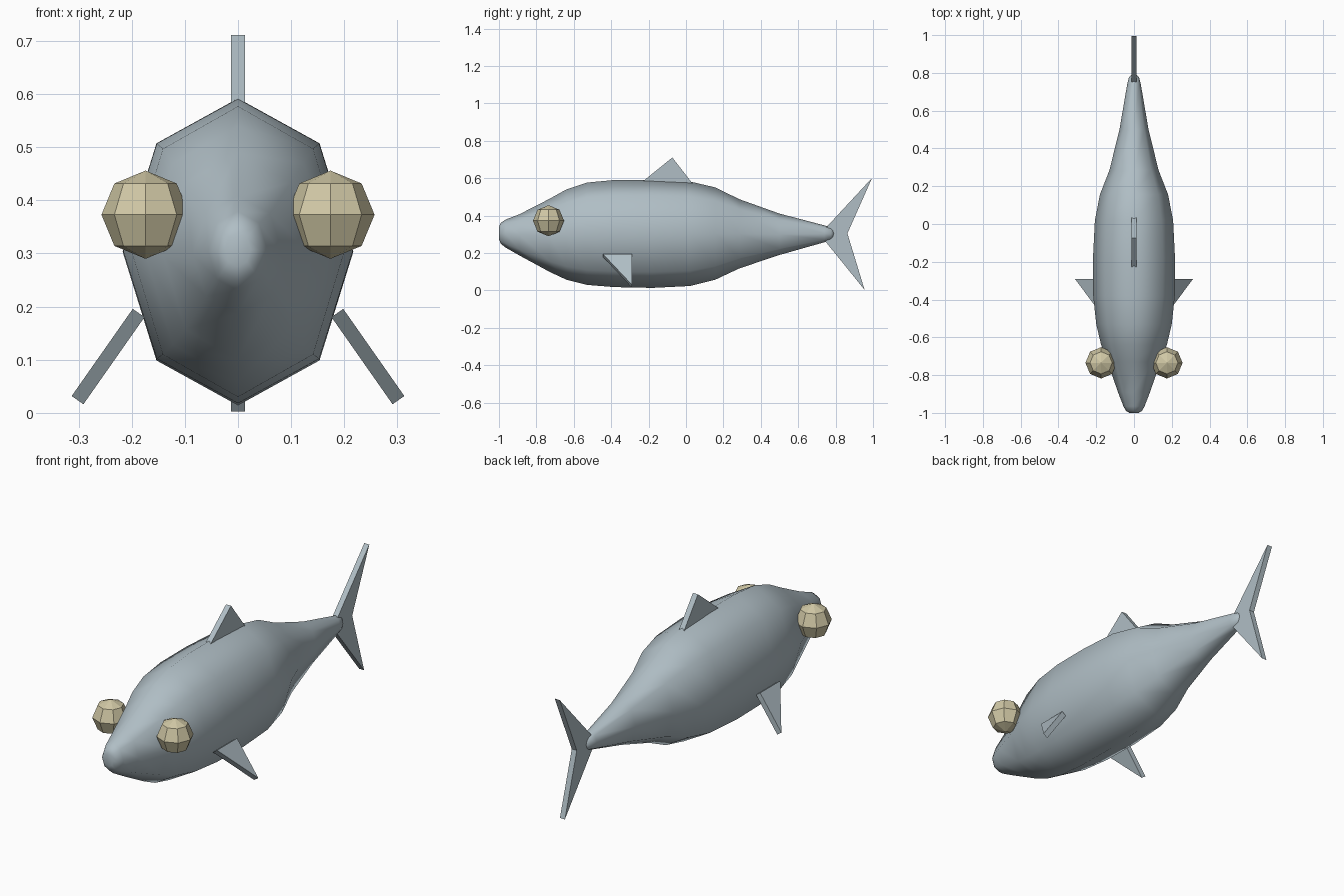
import bpy, bmesh, math
from mathutils import Vector

if "Cube" in bpy.data.objects:
    bpy.data.objects.remove(bpy.data.objects["Cube"])


def material(name, rgb):
    m = bpy.data.materials.new(name)
    m.diffuse_color = (*rgb, 1)
    m.use_nodes = True
    m.node_tree.nodes["Principled BSDF"].inputs["Base Color"].default_value = m.diffuse_color
    return m


skin = material("blue grey skin", (0.434, 0.515, 0.558))
cream = material("cream eye", (0.63, 0.575, 0.375))


def finish(name, bm, mat):
    bmesh.ops.recalc_face_normals(bm, faces=bm.faces)
    mesh = bpy.data.meshes.new(name)
    bm.to_mesh(mesh)
    bm.free()
    mesh.materials.append(mat)
    ob = bpy.data.objects.new(name, mesh)
    bpy.context.collection.objects.link(ob)
    return ob


def slab(name, points, normal, thickness=0.027):
    """Flat fin: outline extruded evenly to both sides."""
    bm = bmesh.new()
    off = Vector(normal).normalized() * thickness / 2
    a = [bm.verts.new(Vector(p) + off) for p in points]
    b = [bm.verts.new(Vector(p) - off) for p in points]
    bm.faces.new(a)
    bm.faces.new(b[::-1])
    n = len(points)
    for i in range(n):
        j = (i + 1) % n
        bm.faces.new((a[i], b[i], b[j], a[j]))
    return finish(name, bm, skin)


# Body: eight-sided sections along y (y, half width, bottom, top)
sections = [
    (-1.00, 0.024, 0.275, 0.340), (-0.99, 0.042, 0.250, 0.362),
    (-0.965, 0.056, 0.230, 0.379), (-0.89, 0.085, 0.187, 0.408),
    (-0.73, 0.140, 0.100, 0.490), (-0.64, 0.174, 0.058, 0.540),
    (-0.53, 0.200, 0.030, 0.577), (-0.38, 0.216, 0.018, 0.591),
    (-0.18, 0.217, 0.014, 0.592), (0.02, 0.207, 0.024, 0.583),
    (0.157, 0.180, 0.058, 0.551), (0.285, 0.130, 0.118, 0.488),
    (0.50, 0.077, 0.190, 0.411), (0.74, 0.036, 0.258, 0.348),
    (0.775, 0.027, 0.268, 0.338), (0.79, 0.014, 0.285, 0.322)]
bm = bmesh.new()
rings = []
for y, w, lo, hi in sections:
    rings.append([bm.verts.new((w * math.sin(k * math.pi / 4), y,
                                (lo + hi) / 2 + (hi - lo) / 2 * math.cos(k * math.pi / 4)))
                  for k in range(8)])
for r, s in zip(rings, rings[1:]):
    for k in range(8):
        bm.faces.new((r[k], r[(k + 1) % 8], s[(k + 1) % 8], s[k]))
bm.faces.new(rings[0])
bm.faces.new(rings[-1])
for f in bm.faces:
    f.smooth = True
finish("body", bm, skin)

# Dorsal fin and forked tail fin
slab("dorsal_fin", [(0, -0.26, 0.56), (0, -0.073, 0.711), (0, 0.048, 0.555)], (1, 0, 0))
slab("tail_fin", [(0, 0.715, 0.30), (0, 0.995, 0.602), (0, 0.863, 0.305), (0, 0.955, 0.003)],
     (1, 0, 0))

for side, label in ((-1, "left"), (1, "right")):
    # Side fins slanting outwards and down
    slab(label + "_side_fin",
         [(side * 0.187, -0.445, 0.188), (side * 0.187, -0.29, 0.188),
          (side * 0.302, -0.29, 0.024)], (side * 0.164, 0, 0.115))
    # Faceted eyes
    bm = bmesh.new()
    bmesh.ops.create_uvsphere(bm, u_segments=8, v_segments=4, radius=0.083)
    bmesh.ops.translate(bm, verts=bm.verts, vec=(side * 0.174, -0.735, 0.373))
    finish(label + "_eye", bm, cream)
